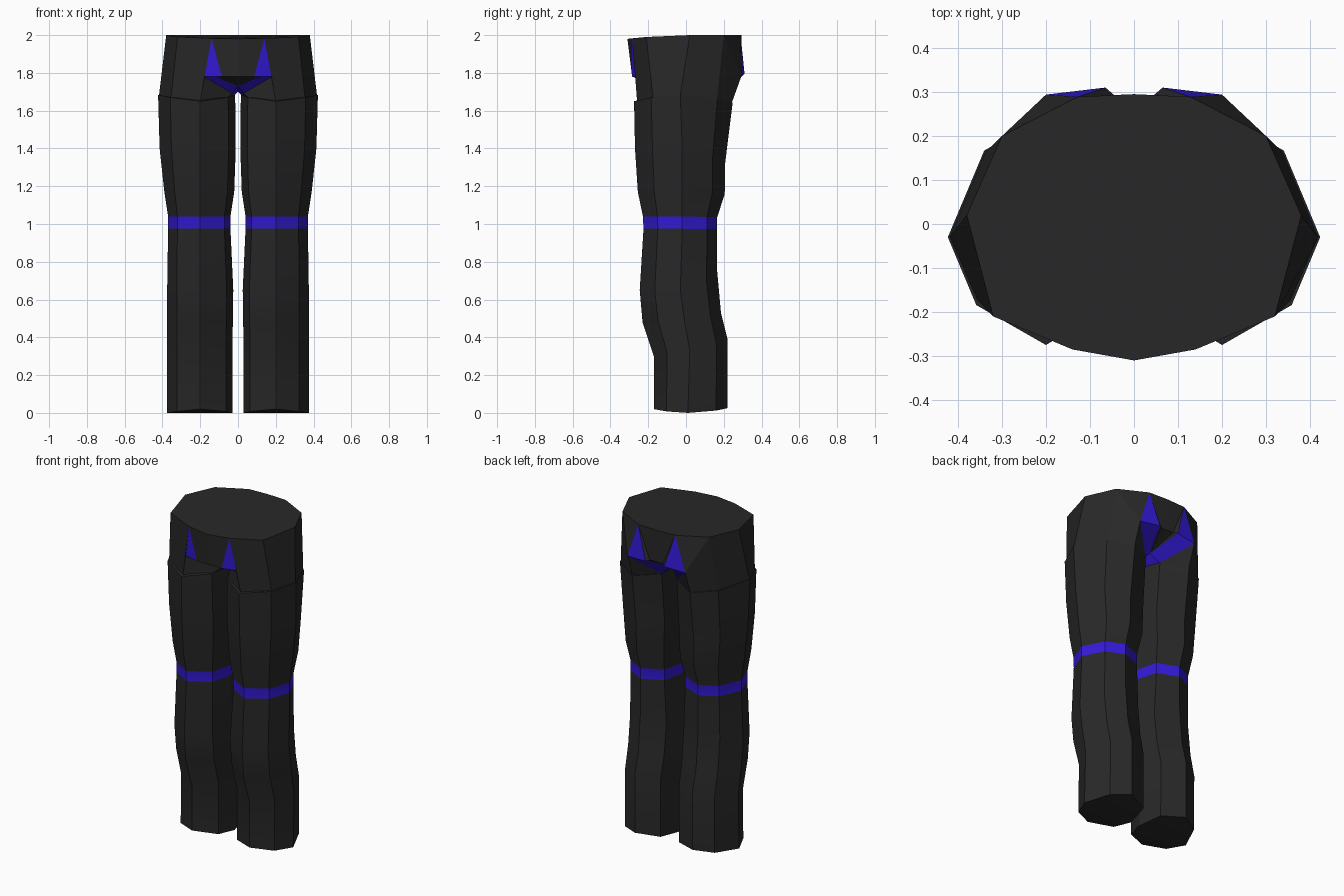
import bpy
import bmesh
import math

if "Cube" in bpy.data.objects:
    bpy.data.objects.remove(bpy.data.objects["Cube"])

# Two flat colours
def material(name, rgb):
    m = bpy.data.materials.new(name)
    m.diffuse_color = (*rgb, 1)
    m.use_nodes = True
    m.node_tree.nodes["Principled BSDF"].inputs["Base Color"].default_value = m.diffuse_color
    return m

BLACK, BLUE = 0, 1
MATS = [material("charcoal", (0.021, 0.021, 0.021)),
        material("violet_blue", (0.033, 0.010, 0.68))]


def build(name, verts, faces, colours):
    me = bpy.data.meshes.new(name)
    me.from_pydata(verts, [], faces)
    for m in MATS:
        me.materials.append(m)
    for p, c in zip(me.polygons, colours):
        p.material_index = c
    me.update()
    ob = bpy.data.objects.new(name, me)
    bpy.context.collection.objects.link(ob)
    return ob


# Leg cross-sections: z front/mid/back, y front/mid/back, x inner/outer
SECTIONS = [
    (0.02, 0.00, 0.025, -0.17, 0.01, 0.22, 0.03, 0.375),
    (0.30, 0.33, 0.39, -0.17, 0.02, 0.22, 0.03, 0.375),
    (0.48, 0.50, 0.53, -0.23, -0.01, 0.185, 0.027, 0.375),
    (0.65, 0.65, 0.75, -0.245, -0.03, 0.165, 0.025, 0.375),
    (0.975, 0.975, 0.97, -0.225, -0.02, 0.165, 0.04, 0.37),
    (1.04, 1.04, 1.035, -0.228, -0.02, 0.165, 0.04, 0.37),
    (1.17, 1.17, 1.16, -0.255, -0.02, 0.205, 0.02, 0.39),
    (1.40, 1.40, 1.32, -0.27, -0.02, 0.207, 0.012, 0.415),
    (1.65, 1.683, 1.643, -0.275, -0.03, 0.247, 0.015, 0.423),
]
# Lower rim of the hips, slightly inside the top of the leg
HIP_RIM = (1.65, 1.683, 1.643, -0.259, -0.03, 0.243, 0.017, 0.418)
CX = 0.2  # leg axis


def ring(s):
    """Eight points: front, front outer, outer, back outer, back, back inner, inner, front inner."""
    zf, zm, zb, yf, ym, yb, xi, xo = s
    dxo, dxi = CX + (xo - CX) * 0.71, CX + (xi - CX) * 0.8
    bxo = CX + (xo - CX) * 0.63
    fy, by = ym + (yf - ym) * 0.63, ym + (yb - ym) * 0.71
    fz, bz = zm + (zf - zm) * 0.4, zm + (zb - zm) * 0.5
    return [(CX, yf, zf), (dxo, fy, fz), (xo, ym, zm), (bxo, by, bz),
            (CX, yb, zb), (dxi, by, bz), (xi, ym, zm), (dxi, fy, fz)]


def mirrored(pts, side):
    return [(x * side, y, z) for x, y, z in pts]


# Legs with a coloured band at the knee
CAP = [(0, 1, 7), (1, 2, 6, 7), (2, 3, 5, 6), (3, 4, 5)]
for side, label in ((1, "right_leg"), (-1, "left_leg")):
    verts, faces, cols = [], [], []
    for s in SECTIONS:
        verts += mirrored(ring(s), side)
    top = len(verts) - 8
    for f in CAP:
        faces += [f[::-side], tuple(i + top for i in f)[::side]]
        cols += [BLACK, BLACK]
    for r in range(len(SECTIONS) - 1):
        for i in range(8):
            j = (i + 1) % 8
            f = [r * 8 + i, r * 8 + j, r * 8 + 8 + j, r * 8 + 8 + i]
            faces.append(f[::side])
            cols.append(BLUE if r == 4 else BLACK)
    leg = build(label, verts, faces, cols)
    # Soft along the length, crisp between the eight sides
    bpy.ops.object.select_all(action='DESELECT')
    leg.select_set(True)
    bpy.context.view_layer.objects.active = leg
    bpy.ops.object.shade_smooth_by_angle(angle=math.radians(25))

# Hips: named points of one half
P = dict(zip(("l_f", "l_fo", "l_o", "l_bo", "l_b", "l_bi", "l_i", "l_fi"), ring(HIP_RIM)))
P.update(
    # waist rim, front to back
    w0=(0, -0.31, 1.98), w1=(0.14, -0.285, 1.983), w2=(0.32, -0.21, 1.99),
    w3=(0.38, 0.02, 2.0), w4=(0.30, 0.20, 2.0), w5=(0.128, 0.289, 2.0), w6=(0, 0.295, 2.0),
    # lower edge of the front panel
    f0=(0, -0.285, 1.78), f1=(0.085, -0.285, 1.78), f3=(0.12, -0.276, 1.78),
    f2=(0.18, -0.26, 1.78),
    # lower edge of the back panel
    b0=(0, 0.29, 1.80), b3=(0.045, 0.293, 1.80), b1=(0.065, 0.31, 1.795),
    b2=(0.20, 0.294, 1.785),
    # crotch
    cf=(0, -0.13, 1.73), u_f=(0.03, -0.13, 1.692), cm=(0, 0, 1.70), cb=(0, 0.14, 1.715),
)
FACES = [
    ("w0 f0 f1 w1", BLACK), ("w1 f1 f3 f2", BLUE),       # front panel and wedge
    ("w1 f2 l_f", BLACK), ("w1 l_f l_fo w2", BLACK),     # front hip
    ("w2 l_fo l_o w3", BLACK), ("w3 l_o l_bo w4", BLACK),
    ("w4 l_bo l_b b2", BLACK), ("w4 b2 w5", BLACK),      # back hip
    ("w5 b2 b1", BLUE), ("w5 b1 b3", BLACK), ("w5 b3 b0 w6", BLACK),
    ("f0 cf f3 f1", BLACK), ("f3 cf u_f f2", BLUE),      # front underside
    ("f2 u_f l_fi l_f", BLACK), ("u_f l_i l_fi", BLACK),
    ("b3 cb b0", BLACK), ("b1 cb b3", BLACK),            # back underside
    ("b1 b2 l_bi cb", BLUE), ("b2 l_b l_bi", BLACK),
    ("cf cm l_i u_f", BLUE), ("cm cb l_bi l_i", BLUE),   # crotch
]
names = list(P)
n = len(names)
verts = mirrored(P.values(), 1) + mirrored(P.values(), -1)
faces, cols = [], []
for text, c in FACES:
    idx = [names.index(k) for k in text.split()]
    faces += [idx, [i + n for i in reversed(idx)]]
    cols += [c, c]
# Flat waist cap
rim = [names.index("w%d" % i) for i in range(7)]
faces.append(rim + [i + n for i in reversed(rim[1:-1])])
cols.append(BLACK)
hips = build("hips", verts, faces, cols)

# Join the two halves along the centre and face everything outward
bm = bmesh.new()
bm.from_mesh(hips.data)
bmesh.ops.remove_doubles(bm, verts=bm.verts, dist=0.0005)
bmesh.ops.recalc_face_normals(bm, faces=bm.faces)
bm.to_mesh(hips.data)
bm.free()
